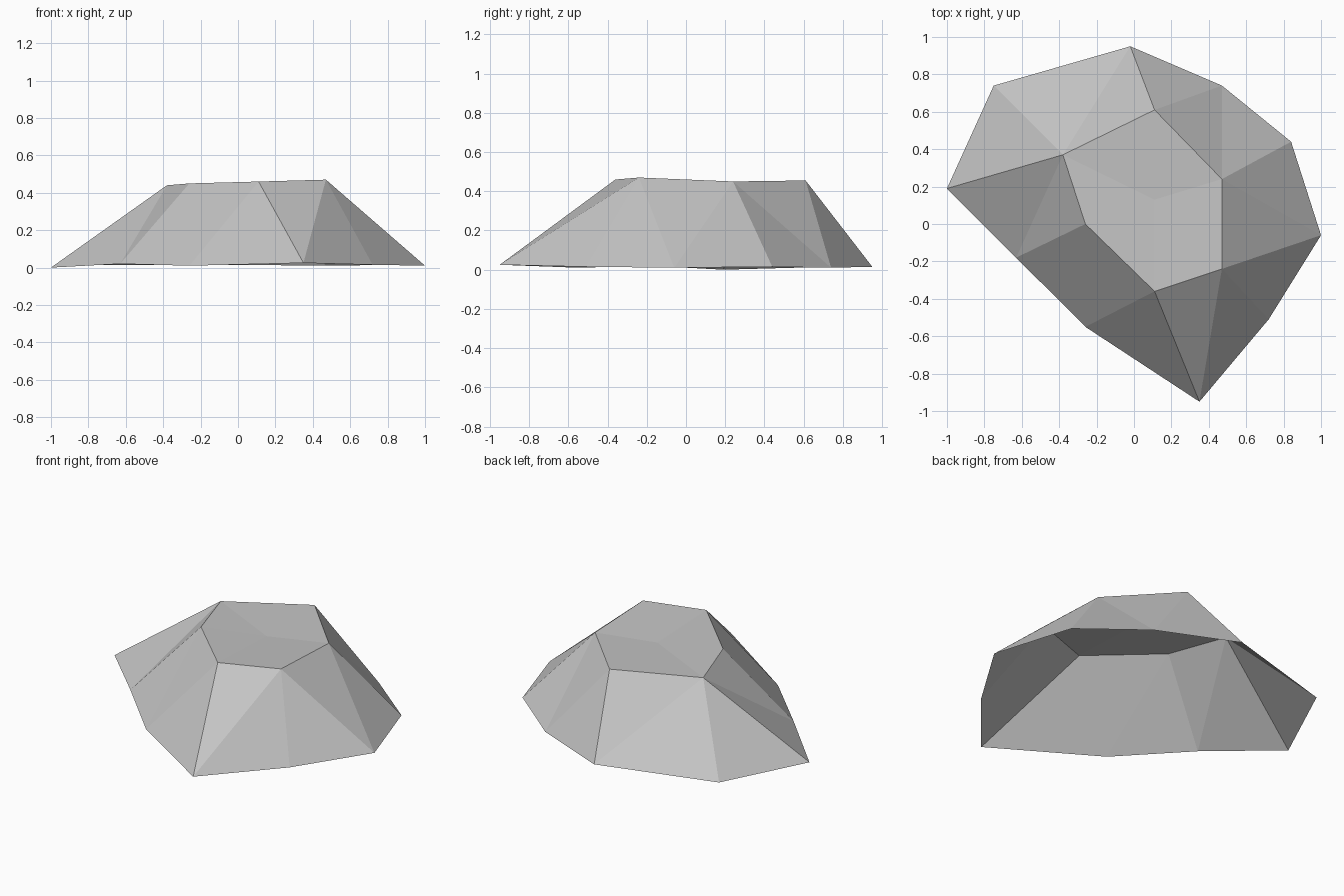
import bpy
import bmesh

# Remove the default object only
default_cube = bpy.data.objects.get("Cube")
if default_cube:
    bpy.data.objects.remove(default_cube, do_unlink=True)


def flat_material(name, level):
    """Make one plain grey material."""
    material = bpy.data.materials.new(name)
    material.use_nodes = True
    colour = (level, level, level, 1)
    material.diffuse_color = colour
    shader = next(n for n in material.node_tree.nodes if n.type == "BSDF_PRINCIPLED")
    shader.inputs["Base Color"].default_value = colour
    shader.inputs["Roughness"].default_value = 0.9
    return material


def stitch_loops(mesh, upper, lower, steps):
    """Join two closed loops with triangles; each step advances one loop."""
    u = l = 0
    for step in steps:
        top, bottom = upper[u % len(upper)], lower[l % len(lower)]
        if step == "b":
            l += 1
            following = lower[l % len(lower)]
        else:
            u += 1
            following = upper[u % len(upper)]
        mesh.faces.new((top, bottom, following))


# Uneven ground outline of the boulder, counterclockwise from the left tip
ground_outline = [
    (-1, .19, 0), (-.63, -.18, .02), (-.26, -.55, .01), (.35, -.95, .025),
    (.72, -.51, .015), (1, -.06, .01), (.84, .44, .015), (.47, .74, .01),
    (-.02, .95, .015), (-.75, .74, .015),
]

# Rim of the nearly level crown, and its shallow dip
crown_outline = [
    (-.38, .37, .44), (-.26, 0, .45), (.11, -.36, .46),
    (.47, -.24, .47), (.47, .24, .45), (.11, .61, .455),
]
crown_dip = (.11, .13, .44)

# Faceted shell, open underneath
shell = bmesh.new()
base_ring = [shell.verts.new(point) for point in ground_outline]
crown_ring = [shell.verts.new(point) for point in crown_outline]
stitch_loops(shell, crown_ring, base_ring, "btbtbtbbtbbtbtbb")

# Crown as a fan of facets around the dip
dip = shell.verts.new(crown_dip)
for index, corner in enumerate(crown_ring):
    neighbour = crown_ring[(index + 1) % len(crown_ring)]
    shell.faces.new((dip, corner, neighbour))

# Flat-shaded boulder object
for face in shell.faces:
    face.smooth = False
boulder_mesh = bpy.data.meshes.new("boulder")
shell.to_mesh(boulder_mesh)
shell.free()
boulder_mesh.materials.append(flat_material("stone grey", 0.55))
boulder = bpy.data.objects.new("boulder", boulder_mesh)
bpy.context.scene.collection.objects.link(boulder)
